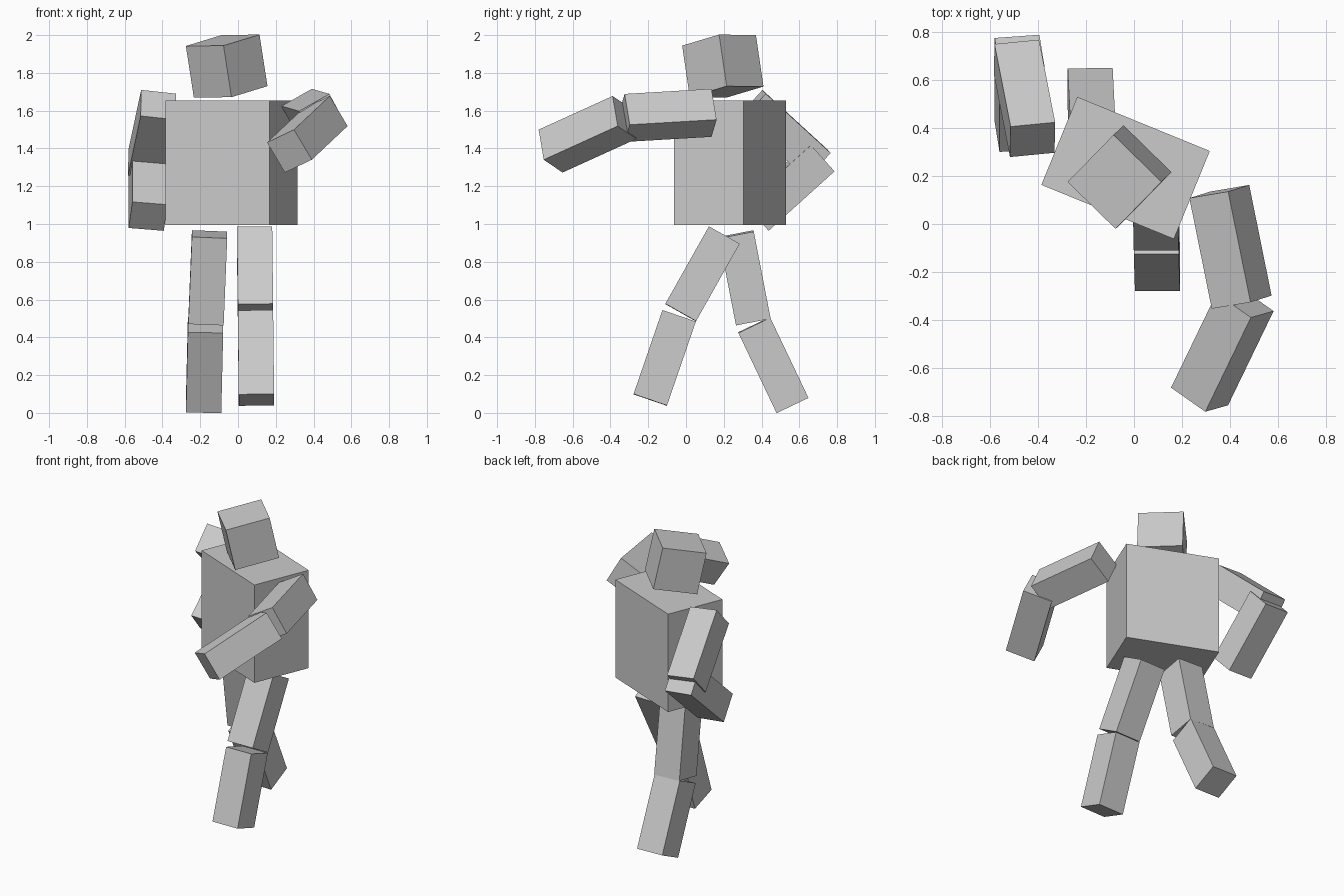
import bpy
from mathutils import Vector, Matrix


def block(name, center, size, up, side):
    """Box whose local z follows `up` and local x follows `side`."""
    z = Vector(up).normalized()
    x = Vector(side)
    x = (x - z * x.dot(z)).normalized()
    y = z.cross(x)
    rot = Matrix((x, y, z)).transposed().to_4x4()
    bpy.ops.mesh.primitive_cube_add(size=1)
    ob = bpy.context.object
    ob.name = name
    ob.data.transform(Matrix.Diagonal((*size, 1)))
    ob.matrix_world = Matrix.Translation(center) @ rot
    return ob


# Torso and head
block("torso", (-0.035, 0.233, 1.325), (0.595, 0.395, 0.66), (0, 0, 1), (0.551, -0.225, 0))
block("head", (-0.06, 0.195, 1.836), (0.279, 0.279, 0.279), (-0.042, -0.04, 0.272), (0.2, -0.195, 0))

# Limb segments share one size: name, centre, long axis, side axis
LIMB = (0.187, 0.187, 0.47)
X = (1, 0, 0)
limbs = [
    ("left_upper_leg", (0.09, 0.087, 0.736), (-0.005, 0.232, 0.412), X),
    ("left_lower_leg", (0.095, -0.113, 0.291), (-0.005, 0.153, 0.445), X),
    ("right_upper_leg", (-0.16, 0.311, 0.715), (0.019, -0.09, 0.464), X),
    ("right_lower_leg", (-0.177, 0.462, 0.253), (0.01, -0.2, 0.42), X),
    ("left_upper_arm", (0.401, -0.095, 1.575), (-0.093, 0.46, 0.027), (0.158, 0.03, 0.09)),
    ("left_forearm", (0.367, -0.521, 1.475), (0.188, 0.389, 0.177), (0.146, -0.1, 0.07)),
    ("right_upper_arm", (-0.455, 0.522, 1.474), (0.067, -0.343, 0.314), (0.185, 0.018, -0.02)),
    ("right_forearm", (-0.476, 0.543, 1.198), (0, 0.348, 0.314), (0.187, 0.0125, -0.016)),
]
for name, center, up, side in limbs:
    block(name, center, LIMB, up, side)
